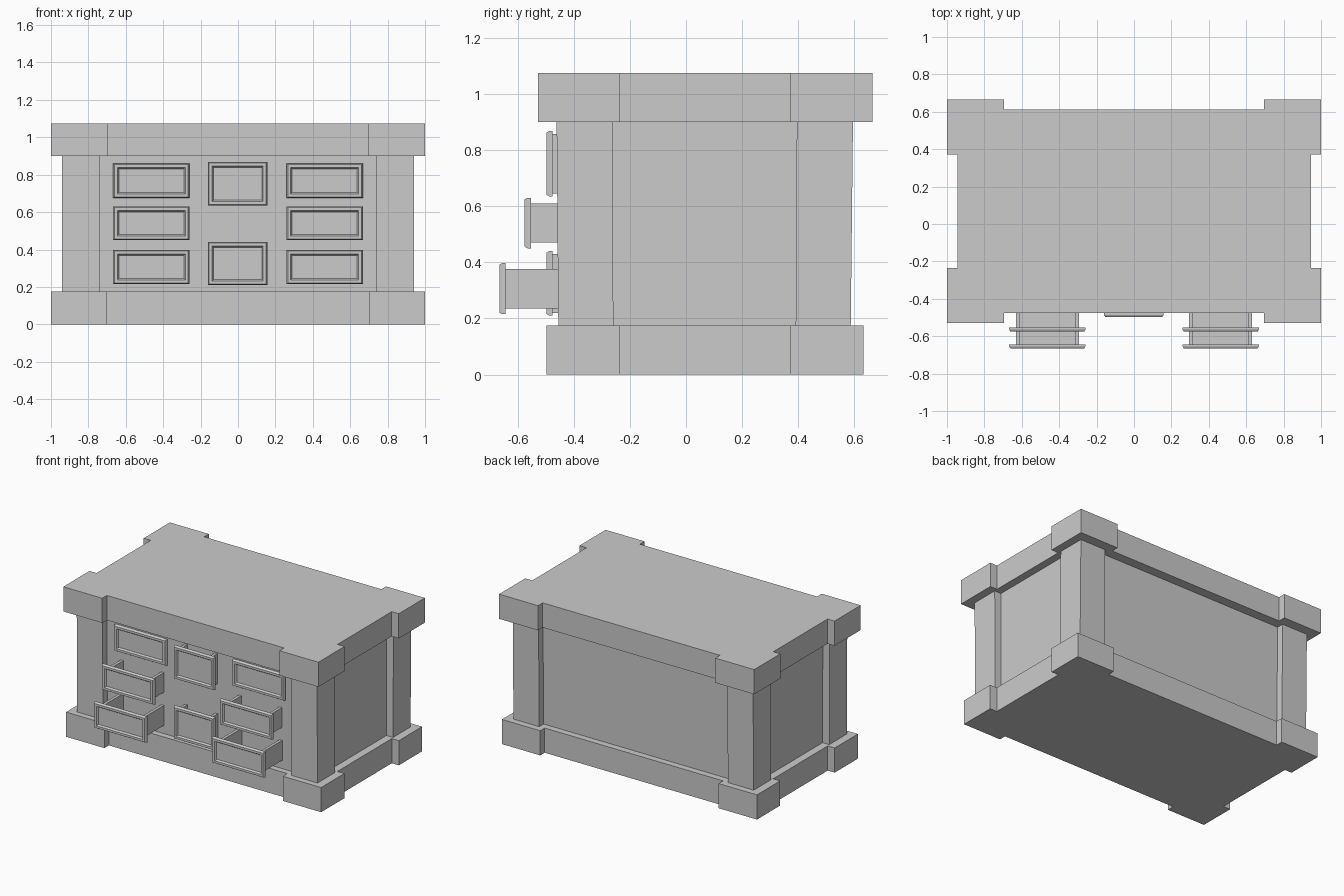
import bpy, bmesh

if "Cube" in bpy.data.objects:
    bpy.data.objects.remove(bpy.data.objects["Cube"])


def finish(bm, name):
    bmesh.ops.recalc_face_normals(bm, faces=bm.faces)
    mesh = bpy.data.meshes.new(name)
    bm.to_mesh(mesh)
    bm.free()
    obj = bpy.data.objects.new(name, mesh)
    bpy.context.collection.objects.link(obj)
    return obj


def bridge(bm, a, b):
    n = len(a)
    for i in range(n):
        j = (i + 1) % n
        bm.faces.new((a[i], a[j], b[j], b[i]))


def notched_outline(x_out, x_step, x_mid, y0, y1, length, recess):
    """Rectangle whose four corners project as square blocks."""
    right = [(x_step, y0 + recess), (x_step, y0), (x_out, y0),
             (x_out, y0 + length), (x_mid, y0 + length),
             (x_mid, y1 - length), (x_out, y1 - length), (x_out, y1),
             (x_step, y1), (x_step, y1 - recess)]
    return right + [(-x, y) for x, y in reversed(right)]


def notched_block(name, low, high, z0, z1):
    bm = bmesh.new()
    a = [bm.verts.new((x, y, z0)) for x, y in low]
    b = [bm.verts.new((x, y, z1)) for x, y in high]
    bridge(bm, a, b)
    bm.faces.new(a)
    bm.faces.new(b)
    return finish(bm, name)


def add_box(bm, x0, x1, y0, y1, z0, z1):
    verts = bmesh.ops.create_cube(bm, size=1)["verts"]
    for v in verts:
        v.co = ((x0 + x1) / 2 + v.co.x * (x1 - x0),
                (y0 + y1) / 2 + v.co.y * (y1 - y0),
                (z0 + z1) / 2 + v.co.z * (z1 - z0))


def drawer(name, x0, x1, z0, z1, front, side_in, z_in):
    # Framed front: bevelled rim around a recessed panel
    bm = bmesh.new()
    rings = []
    for inset, y in [(0, front + 0.022), (0, front + 0.010), (0.006, front),
                     (0.022, front), (0.03, front + 0.012)]:
        a, b, c, d = x0 + inset, x1 - inset, z0 + inset, z1 - inset
        rings.append([bm.verts.new(p) for p in
                      ((a, y, c), (b, y, c), (b, y, d), (a, y, d))])
    for r, s in zip(rings, rings[1:]):
        bridge(bm, r, s)
    bm.faces.new(rings[0])
    bm.faces.new(rings[-1])
    finish(bm, name + "_front")

    # Open-topped tray running back into the body
    bm = bmesh.new()
    a, b, c, d = x0 + side_in, x1 - side_in, z0 + z_in, z1 - z_in
    y0, y1, t = front + 0.02, -0.39, 0.02
    add_box(bm, a, a + t, y0, y1, c, d)
    add_box(bm, b - t, b, y0, y1, c, d)
    add_box(bm, a + t, b - t, y0, y1, c, c + t)
    finish(bm, name + "_tray")


# Base plinth and top slab
base = notched_outline(1.0, 0.70, 0.945, -0.497, 0.633, 0.26, 0.05)
notched_block("base_plinth", base, base, 0, 0.175)
top = notched_outline(1.0, 0.695, 0.945, -0.528, 0.665, 0.293, 0.052)
notched_block("top_slab", top, top, 0.90, 1.075)

# Body with corner pillars, slightly wider at the top
body_low = notched_outline(0.942, 0.74, 0.89, -0.455, 0.587, 0.196, 0.05)
body_high = notched_outline(0.942, 0.74, 0.89, -0.461, 0.595, 0.200, 0.05)
notched_block("body_with_pillars", body_low, body_high, 0.175, 0.90)

# Side drawers, each lower row pulled out further
for row, z0, z1, front in [("upper", 0.675, 0.86, -0.44),
                           ("middle", 0.45, 0.63, -0.575),
                           ("lower", 0.215, 0.397, -0.665)]:
    drawer("left_%s_drawer" % row, -0.667, -0.26, z0, z1, front, 0.035, 0.02)
    drawer("right_%s_drawer" % row, 0.26, 0.667, z0, z1, front, 0.035, 0.02)

# Centre drawers
drawer("centre_upper_drawer", -0.16, 0.157, 0.635, 0.868, -0.497, 0.03, 0.01)
drawer("centre_lower_drawer", -0.16, 0.157, 0.21, 0.44, -0.497, 0.03, 0.01)
